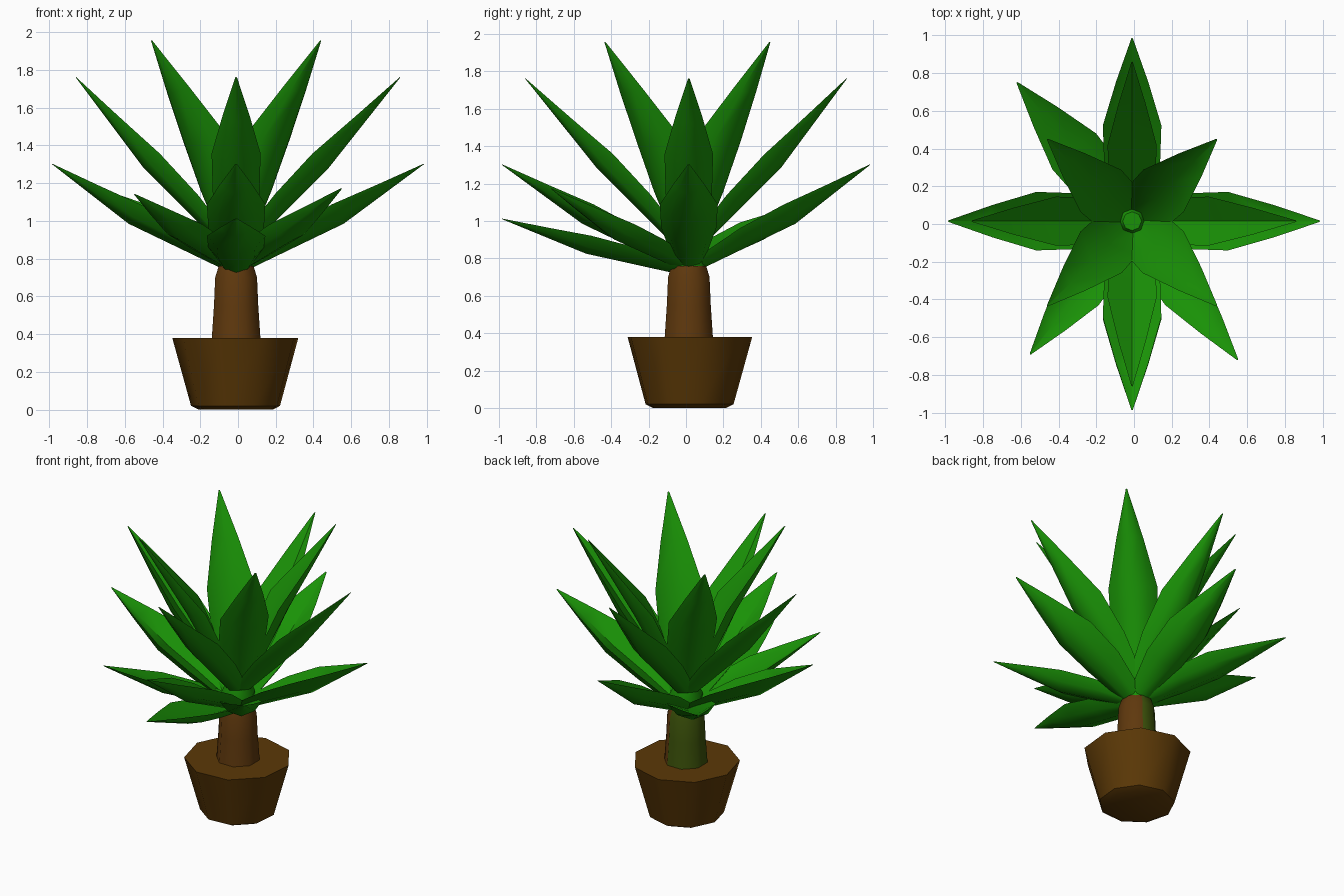
import bpy, bmesh, math
from mathutils import Vector

if "Cube" in bpy.data.objects:
    bpy.data.objects.remove(bpy.data.objects["Cube"])


def material(name, colour):
    m = bpy.data.materials.new(name)
    m.diffuse_color = (*colour, 1)
    m.use_nodes = True
    m.node_tree.nodes["Principled BSDF"].inputs["Base Color"].default_value = m.diffuse_color
    return m


GREEN = material("leaf green", (0.010, 0.285, 0.002))
POT = material("pot brown", (0.105, 0.040, 0.002))
BARK = material("bark brown", (0.115, 0.040, 0.004))
OLIVE = material("mossy bark", (0.045, 0.085, 0.003))
CENTRE = Vector((-0.01, 0.015, 0))


def finish(name, bm, mats, angle):
    bmesh.ops.recalc_face_normals(bm, faces=bm.faces)
    mesh = bpy.data.meshes.new(name)
    bm.to_mesh(mesh)
    bm.free()
    ob = bpy.data.objects.new(name, mesh)
    bpy.context.collection.objects.link(ob)
    for m in mats:
        mesh.materials.append(m)
    bpy.ops.object.select_all(action='DESELECT')
    ob.select_set(True)
    bpy.context.view_layer.objects.active = ob
    bpy.ops.object.shade_smooth_by_angle(angle=math.radians(angle))
    return ob


def loft(bm, rings):
    """Skin a list of equal vertex rings and cap both ends."""
    rings = [[bm.verts.new(p) for p in ring] for ring in rings]
    n = len(rings[0])
    for a, b in zip(rings, rings[1:]):
        for i in range(n):
            j = (i + 1) % n
            bm.faces.new((a[i], a[j], b[j], b[i]))
    bm.faces.new(rings[0])
    bm.faces.new(rings[-1])


def turned(name, profile, sides, mats, angle=30, spin=0.0):
    bm = bmesh.new()
    loft(bm, [[(CENTRE.x + r * math.cos(spin + math.tau * i / sides),
                CENTRE.y + r * math.sin(spin + math.tau * i / sides), z)
               for i in range(sides)] for r, z in profile])
    return finish(name, bm, mats, angle)


def leaf(name, tip, base, mid, width=0.155, lift=0.12):
    """Channelled lance leaf: base and mid are (radius, height) of the keel."""
    out = Vector((tip[0], tip[1], 0)) - CENTRE
    reach = out.length
    out.normalize()
    side = Vector((-out.y, out.x, 0))
    b, m, t = Vector(base), Vector(mid), Vector((reach, tip[2]))
    # keel point, half width, edge lift
    stations = [(b, 0.08, 0.06), (b.lerp(m, 0.55), width * 0.95, lift * 0.9),
                (m, width, lift), (m.lerp(t, 0.5), width * 0.55, lift * 0.5),
                (t, 0.004, 0.003)]
    along = (t - b).normalized()
    normal = out * -along.y + Vector((0, 0, along.x))
    rings = []
    for p, w, h in stations:
        keel = CENTRE + out * p.x + Vector((0, 0, p.y))
        rings.append([keel, keel + side * w * 0.65 + normal * h * 0.35,
                      keel + side * w + normal * h,
                      keel + normal * h * 0.35,
                      keel - side * w + normal * h,
                      keel - side * w * 0.65 + normal * h * 0.35])
    bm = bmesh.new()
    loft(bm, rings)
    return finish(name, bm, [GREEN], 50)


# Pot with chamfered foot and soil
turned("pot", [(0.20, 0), (0.24, 0.02), (0.34, 0.38), (0.13, 0.378)],
       9, [POT], 42, 0.25)

# Trunk, mossy on the back left
trunk = turned("trunk", [(0.14, 0.37), (0.127, 0.55), (0.12, 0.70), (0.10, 0.76)],
               8, [BARK, OLIVE], 50, math.pi / 8)
for f in trunk.data.polygons:
    if f.normal.y - f.normal.x > 0.9:
        f.material_index = 1

# Leafy heart the leaves spring from
turned("crown", [(0.09, 0.74), (0.11, 0.84), (0.05, 0.96)], 8, [GREEN], 60)

# Two rings of four leaves along the axes
for i in range(4):
    c, s = round(math.cos(i * math.pi / 2)), round(math.sin(i * math.pi / 2))
    shift = Vector((CENTRE.x * abs(s), CENTRE.y * abs(c)))
    leaf(f"wide_leaf_{i}", (0.985 * c + shift.x, 0.985 * s + shift.y, 1.30),
         (0.04, 0.73), (0.57, 0.985))
    leaf(f"middle_leaf_{i}", (0.86 * c + shift.x, 0.86 * s + shift.y, 1.76),
         (0.03, 0.82), (0.49, 1.28), 0.13, 0.115)

# Four upright diagonal leaves
for i, (x, y) in enumerate([(0.44, 0.45), (-0.46, 0.45), (-0.46, -0.435), (0.44, -0.435)]):
    leaf(f"upright_leaf_{i}", (x, y, 1.955), (0.04, 0.82), (0.33, 1.41), 0.155, 0.11)

# Low drooping leaves
leaf("back_low_leaf", (-0.62, 0.75, 1.13), (0.03, 0.73), (0.52, 0.90), 0.15, 0.10)
for i, tip in enumerate([(-0.55, -0.69, 1.14), (0.55, -0.72, 1.17)]):
    leaf(f"side_low_leaf_{i}", tip, (0.03, 0.73), (0.50, 0.90), 0.13, 0.09)
leaf("front_low_leaf", (-0.01, -0.985, 1.01), (0.03, 0.71), (0.55, 0.825), 0.155, 0.10)
